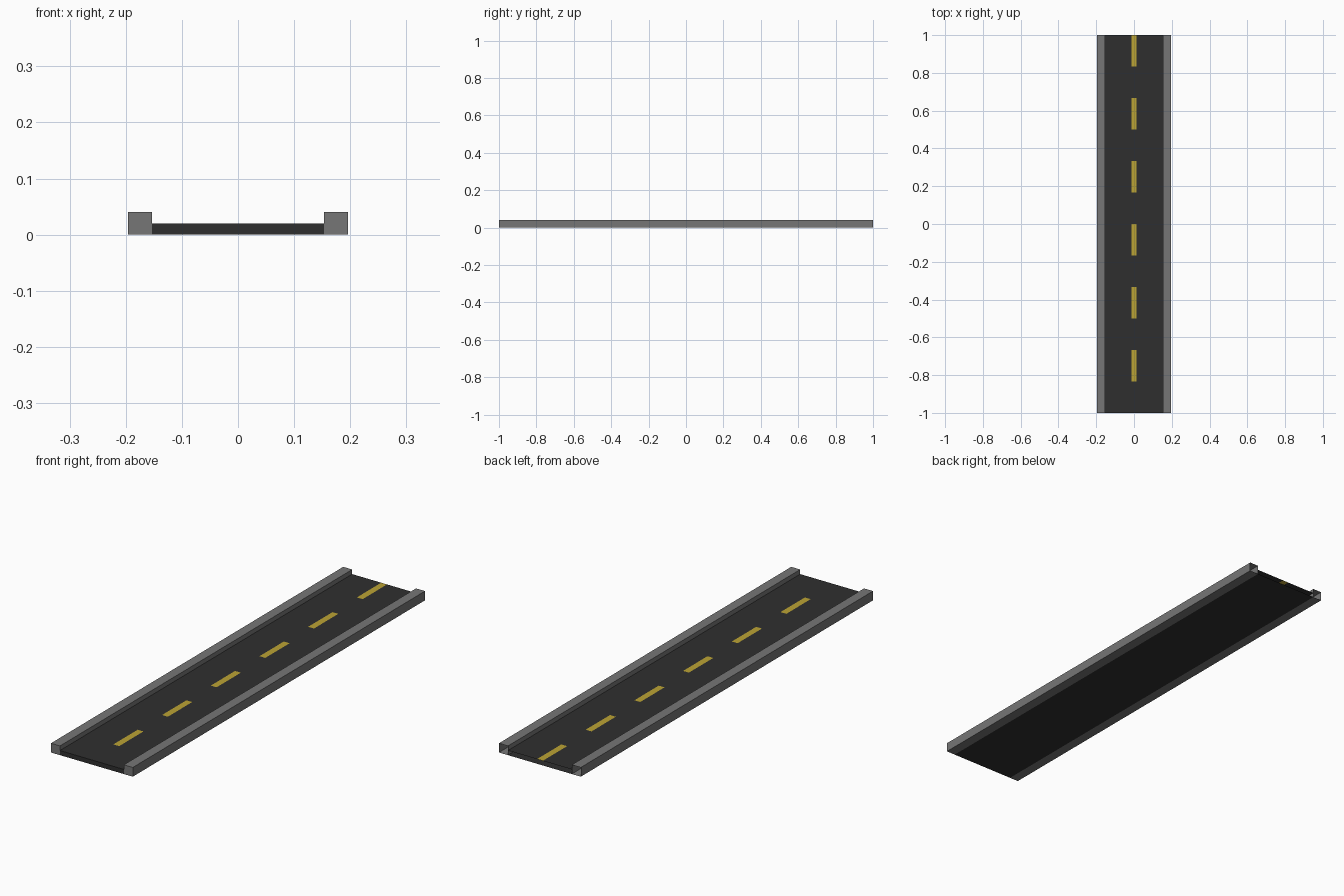
import bpy, bmesh
from mathutils import Matrix, Vector

if "Cube" in bpy.data.objects:
    bpy.data.objects.remove(bpy.data.objects["Cube"])

ROAD_HALF = 0.153    # half width of the asphalt
OUTER = 0.196        # half width including curbs
DASH_HALF = 0.014
ROAD_H, CURB_H = 0.02, 0.04
STEP = 1 / 6         # dash length, equal to the gap


def material(name, color):
    m = bpy.data.materials.new(name)
    m.diffuse_color = (*color, 1)
    m.use_nodes = True
    m.node_tree.nodes["Principled BSDF"].inputs["Base Color"].default_value = m.diffuse_color
    return m


def box(x0, x1, height):
    """Box spanning the full length, standing on z = 0."""
    bm = bmesh.new()
    bmesh.ops.create_cube(bm, size=1, matrix=Matrix.LocRotScale(
        Vector(((x0 + x1) / 2, 0, height / 2)), None,
        Vector((x1 - x0, 2, height))))
    bm.normal_update()
    return bm


def drop_faces(bm, test):
    bmesh.ops.delete(bm, geom=[f for f in bm.faces if test(f.normal)],
                     context='FACES')


def finish(bm, name, mats):
    me = bpy.data.meshes.new(name)
    bm.to_mesh(me)
    bm.free()
    for m in mats:
        me.materials.append(m)
    ob = bpy.data.objects.new(name, me)
    bpy.context.collection.objects.link(ob)
    return ob


asphalt = material("asphalt", (0.028, 0.028, 0.028))
yellow = material("lane_yellow", (0.5, 0.37, 0.035))
concrete = material("concrete", (0.18, 0.18, 0.18))

# Road bed: open at the back end, sides closed by the curbs
bm = box(-ROAD_HALF, ROAD_HALF, ROAD_H)
drop_faces(bm, lambda n: n.y > 0.9 or abs(n.x) > 0.9)

# Cut the flush centre-line dashes into the surface
cuts = [((x, 0, 0), (1, 0, 0)) for x in (-DASH_HALF, DASH_HALF)]
cuts += [((0, 1 - i * STEP, 0), (0, 1, 0)) for i in range(1, 12)]
for co, no in cuts:
    bmesh.ops.bisect_plane(bm, geom=bm.verts[:] + bm.edges[:] + bm.faces[:],
                           plane_co=co, plane_no=no)
bm.normal_update()
for f in bm.faces:
    c = f.calc_center_median()
    if f.normal.z > 0.9 and abs(c.x) < DASH_HALF and int((1 - c.y) / STEP) % 2 == 0:
        f.material_index = 1
finish(bm, "road_bed", [asphalt, yellow])

# Curbs: one side mirrored, open at the back end
bm = box(ROAD_HALF, OUTER, CURB_H)
drop_faces(bm, lambda n: n.y > 0.9)
curb = finish(bm, "curbs", [concrete])
curb.modifiers.new("Mirror", 'MIRROR').use_axis[0] = True
